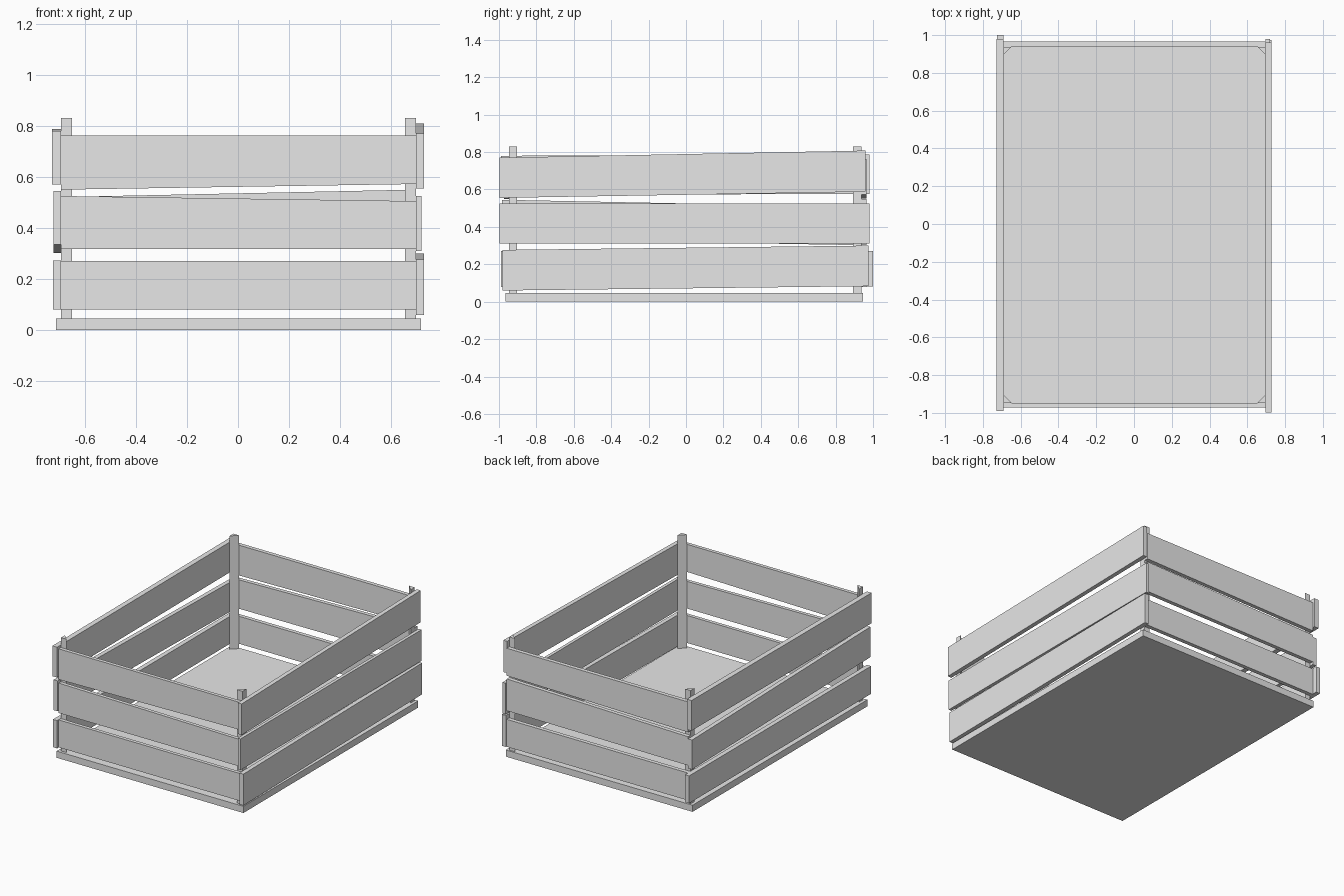
import bpy
import bmesh
from mathutils import Vector

cube = bpy.data.objects.get("Cube")
if cube:
    bpy.data.objects.remove(cube, do_unlink=True)

# One plain grey for the whole crate
grey = bpy.data.materials.new("plain_grey")
grey.use_nodes = True
colour = (0.8, 0.8, 0.8, 1)
grey.diffuse_color = colour
grey.node_tree.nodes["Principled BSDF"].inputs["Base Color"].default_value = colour


def prism(name, outline, sweep):
    """Extrude a flat outline along a vector into a solid part."""
    bm = bmesh.new()
    face = bm.faces.new([bm.verts.new(p) for p in outline])
    grown = bmesh.ops.extrude_face_region(bm, geom=[face])["geom"]
    verts = [v for v in grown if isinstance(v, bmesh.types.BMVert)]
    bmesh.ops.translate(bm, verts=verts, vec=Vector(sweep))
    bmesh.ops.recalc_face_normals(bm, faces=bm.faces)
    mesh = bpy.data.meshes.new(name)
    bm.to_mesh(mesh)
    bm.free()
    mesh.materials.append(grey)
    obj = bpy.data.objects.new(name, mesh)
    bpy.context.collection.objects.link(obj)


def plank(name, start, end, sweep):
    """Board between two ends, each given as x, y, bottom, top."""
    (x0, y0, b0, t0), (x1, y1, b1, t1) = start, end
    prism(name, [(x0, y0, b0), (x1, y1, b1), (x1, y1, t1), (x0, y0, t0)], sweep)


# Inner faces of the walls
LEFT, RIGHT, FRONT, BACK = -0.692, 0.697, -0.947, 0.937

# Floor panel
prism("floor", [(-0.713, -0.965, 0), (0.717, -0.965, 0),
                (0.717, 0.947, 0), (-0.713, 0.947, 0)], (0, 0, 0.046))

# Triangular corner posts
LEG = 0.043
for x, sx, side in ((LEFT, 1, "right"), (RIGHT, -1, "left")):
    for y, sy, end in ((FRONT, 1, "front"), (BACK, -1, "back")):
        prism(f"{end}_{side}_post",
              [(x, y, 0.046), (x + sx * LEG, y, 0.046), (x, y + sy * LEG, 0.046)],
              (0, 0, 0.784))

# End boards: bottom and top at -x, then at +x
ends = {
    "front_lower": (FRONT, 0.08, 0.27, 0.08, 0.27),
    "front_middle": (FRONT, 0.318, 0.525, 0.318, 0.505),
    "front_upper": (FRONT, 0.55, 0.762, 0.572, 0.762),
    "back_lower": (BACK, 0.08, 0.27, 0.08, 0.27),
    "back_middle": (BACK, 0.322, 0.521, 0.33, 0.55),
    "back_upper": (BACK, 0.552, 0.762, 0.572, 0.762),
}
for name, (y, b0, t0, b1, t1) in ends.items():
    plank(name + "_board", (LEFT, y, b0, t0), (RIGHT, y, b1, t1),
          (0, -0.025 if y < 0 else 0.028, 0))

# Side boards: y, bottom, top at the front, then at the back, and thickness
sides = {
    "left_lower": (RIGHT, -0.98, 0.06, 0.277, 0.975, 0.083, 0.3, 0.03),
    "left_middle": (RIGHT, -0.998, 0.31, 0.526, 0.98, 0.31, 0.526, 0.022),
    "left_upper": (RIGHT, -0.998, 0.555, 0.77, 0.96, 0.588, 0.808, 0.03),
    "right_lower": (LEFT, -0.99, 0.08, 0.272, 1.0, 0.082, 0.272, -0.032),
    "right_middle": (LEFT, -0.985, 0.335, 0.545, 0.965, 0.302, 0.506, -0.03),
    "right_upper": (LEFT, -0.99, 0.57, 0.78, 0.98, 0.577, 0.787, -0.036),
}
for name, (x, y0, b0, t0, y1, b1, t1, thick) in sides.items():
    plank(name + "_board", (x, y0, b0, t0), (x, y1, b1, t1), (thick, 0, 0))
